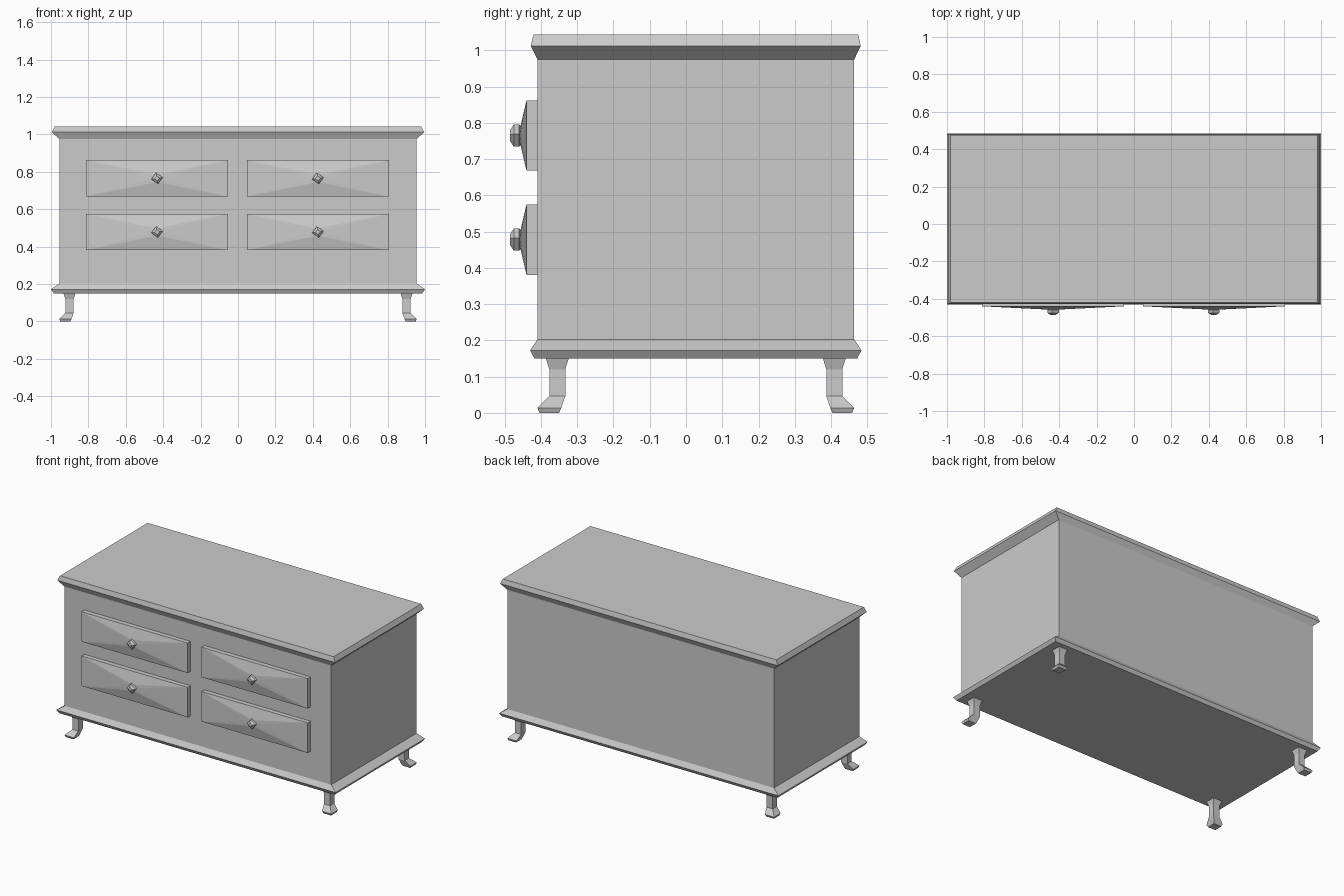
import bpy, bmesh, math

cube = bpy.data.objects.get("Cube")
if cube:
    bpy.data.objects.remove(cube, do_unlink=True)

grey = bpy.data.materials.new("plain_grey")
grey.use_nodes = True
colour = (0.6, 0.6, 0.6, 1)
grey.diffuse_color = colour
grey.node_tree.nodes["Principled BSDF"].inputs["Base Color"].default_value = colour

MID_Y = 0.027  # middle of the cabinet from front to back


def loft(name, rings):
    """Skin a stack of four-cornered rings and cap both ends."""
    bm = bmesh.new()
    loops = [[bm.verts.new(p) for p in ring] for ring in rings]
    for a, b in zip(loops, loops[1:]):
        for i in range(4):
            j = (i + 1) % 4
            bm.faces.new((a[i], a[j], b[j], b[i]))
    bm.faces.new(loops[0])
    bm.faces.new(loops[-1])
    bmesh.ops.recalc_face_normals(bm, faces=bm.faces)
    mesh = bpy.data.meshes.new(name)
    bm.to_mesh(mesh)
    bm.free()
    mesh.materials.append(grey)
    obj = bpy.data.objects.new(name, mesh)
    bpy.context.collection.objects.link(obj)
    return obj


def rect(cx, cy, z, hx, hy):
    return [(cx + sx * hx, cy + sy * hy, z)
            for sx, sy in ((-1, -1), (1, -1), (1, 1), (-1, 1))]


def slab(name, levels):
    loft(name, [rect(0, MID_Y, z, hx, hy) for z, hx, hy in levels])


# Carcass with flared base and top mouldings
slab("cabinet_body", [(0.2, 0.955, 0.437), (0.975, 0.955, 0.437)])
slab("base_moulding", [(0.15, 0.985, 0.445), (0.172, 1.0, 0.457), (0.203, 0.955, 0.437)])
slab("top_moulding", [(0.975, 0.955, 0.437), (1.012, 0.995, 0.455), (1.043, 0.98, 0.448)])


def panel(cx, cz, y, hx, hz):
    return [(cx + sx * hx, y, cz + sz * hz)
            for sx, sz in ((1, 1), (-1, 1), (-1, -1), (1, -1))]


def diamond(cx, cz, y, r):
    return [(cx + r * math.cos(a), y, cz + r * math.sin(a))
            for a in (math.radians(8 + 90 * i) for i in range(4))]


def drawer_front(name, cx, cz):
    """Raised panel whose corners slope up to a small twisted centre."""
    bm = bmesh.new()
    back, rim, tip = [[bm.verts.new(p) for p in ring] for ring in (
        panel(cx, cz, -0.408, 0.38, 0.097),
        panel(cx, cz, -0.44, 0.38, 0.097),
        diamond(cx, cz, -0.458, 0.02))]
    for i in range(4):
        j = (i + 1) % 4
        bm.faces.new((back[i], back[j], rim[j], rim[i]))
        bm.faces.new((rim[i], tip[i], tip[j]))
        bm.faces.new((rim[i], rim[j], tip[j]))
    bm.faces.new(tip)
    bm.faces.new(back)
    bmesh.ops.recalc_face_normals(bm, faces=bm.faces)
    mesh = bpy.data.meshes.new(name)
    bm.to_mesh(mesh)
    bm.free()
    mesh.materials.append(grey)
    bpy.context.collection.objects.link(bpy.data.objects.new(name, mesh))


# Drawers and knobs
for side, cx in (("left", 0.427), ("right", -0.433)):
    for row, cz in (("upper", 0.765), ("lower", 0.478)):
        drawer_front(f"{row}_{side}_drawer", cx, cz)
        loft(f"{row}_{side}_knob", [diamond(cx, cz, y, r) for y, r in (
            (-0.452, 0.02), (-0.46, 0.031), (-0.475, 0.031), (-0.486, 0.014))])

# Legs: flared at the top, with feet kicked out towards the corners
LEG = [(0.152, 0.032, 0), (0.12, 0.022, 0), (0.046, 0.022, 0),
       (0.014, 0.033, 0.022), (0.0, 0.027, 0.022)]  # height, half width, kick
for side, sx in (("left", 1), ("right", -1)):
    for end, sy in (("front", -1), ("back", 1)):
        loft(f"{end}_{side}_leg", [
            rect(sx * (0.901 + k), MID_Y + sy * (0.382 + k), z, h, h) for z, h, k in LEG])
